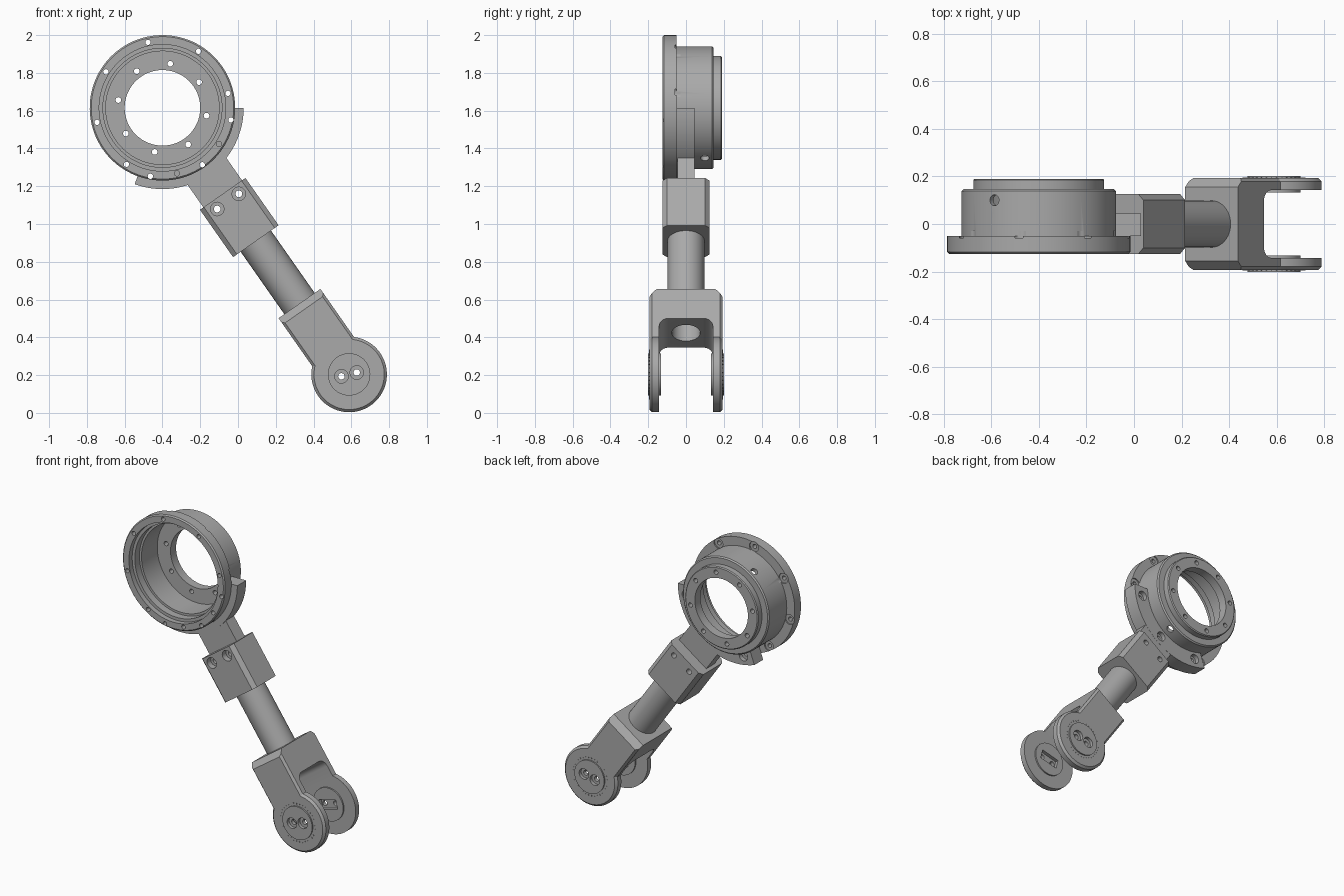
import bpy, bmesh
from math import sin, cos, radians, pi, tau
from mathutils import Matrix

if "Cube" in bpy.data.objects:
    bpy.data.objects.remove(bpy.data.objects["Cube"])

metal = bpy.data.materials.new("grey metal")
metal.use_nodes = True
GREY = (0.4, 0.4, 0.4, 1)
metal.diffuse_color = GREY
metal.node_tree.nodes["Principled BSDF"].inputs["Base Color"].default_value = GREY

# Parts are laid out along local X from the ring centre, then tilted as one
TILT = Matrix.Translation((-0.4, 0, 1.615)) @ Matrix.Rotation(radians(55), 4, 'Y')
PIVOT = 1.723
parts = []


def make(name, bm):
    bmesh.ops.recalc_face_normals(bm, faces=bm.faces)
    mesh = bpy.data.meshes.new(name)
    bm.to_mesh(mesh)
    bm.free()
    mesh.materials.append(metal)
    ob = bpy.data.objects.new(name, mesh)
    bpy.context.collection.objects.link(ob)
    return ob


def prism(name, pts, lo, hi, axis='y', bevel=0, long_only=False):
    """Extrude a 2D outline along one local axis, with optional chamfers."""
    place = {'x': lambda a, b, d: (d, a, b), 'y': lambda a, b, d: (a, d, b),
             'z': lambda a, b, d: (a, b, d)}[axis]
    bm = bmesh.new()
    face = bm.faces.new([bm.verts.new(place(a, b, lo)) for a, b in pts])
    ext = bmesh.ops.extrude_face_region(bm, geom=[face])
    i = 'xyz'.index(axis)
    for v in ext['geom']:
        if isinstance(v, bmesh.types.BMVert):
            v.co[i] = hi
    bmesh.ops.recalc_face_normals(bm, faces=bm.faces)
    if bevel:
        edges = [e for e in bm.edges
                 if (abs(e.verts[0].co[i] - e.verts[1].co[i]) > 1e-5) == long_only]
        bmesh.ops.bevel(bm, geom=edges, offset=bevel, segments=1, affect='EDGES')
    return make(name, bm)


def arc(r, a0=0, a1=360, n=32, cx=0, cy=0):
    n_pts = n if a1 - a0 == 360 else n + 1
    return [(cx + r * cos(radians(a0 + (a1 - a0) * k / n)),
             cy + r * sin(radians(a0 + (a1 - a0) * k / n))) for k in range(n_pts)]


def rect(x0, x1, h):
    return [(x0, -h), (x1, -h), (x1, h), (x0, h)]


def hole(r, lo, hi, x, z, n=20):
    return prism("cutter", arc(r, n=n, cx=x, cy=z), lo, hi)


def polar_hole(r, lo, hi, dist, deg):
    return hole(r, lo, hi, dist * cos(radians(deg)), dist * sin(radians(deg)))


def combine(ob, tools, op='DIFFERENCE'):
    for tool in tools:
        mod = ob.modifiers.new("cut", 'BOOLEAN')
        mod.operation, mod.object, mod.solver = op, tool, 'EXACT'
    bpy.context.view_layer.update()
    dg = bpy.context.evaluated_depsgraph_get()
    new = bpy.data.meshes.new_from_object(ob.evaluated_get(dg))
    ob.modifiers.clear()
    ob.data = new
    for tool in tools:
        bpy.data.objects.remove(tool)


# Bearing ring: lathed section about the Y axis
section = [(.377, -.125), (.385, -.117), (.385, -.05), (.325, -.05), (.325, .138),
           (.317, .146), (.275, .146), (.275, .184), (.269, .19), (.2, .19),
           (.2, .13), (.3, .13), (.3, -.04), (.315, -.04), (.315, -.09),
           (.335, -.09), (.335, -.125)]
bm = bmesh.new()
vs = [bm.verts.new((r, y, 0)) for r, y in section]
es = [bm.edges.new((vs[k - 1], vs[k])) for k in range(len(vs))]
bmesh.ops.spin(bm, geom=vs + es, cent=(0, 0, 0), axis=(0, 1, 0), angle=tau, steps=96)
bmesh.ops.remove_doubles(bm, verts=bm.verts, dist=1e-5)
ring = make("bearing_ring", bm)
cuts = []
for k in range(8):
    cuts.append(polar_hole(.014, -.2, -.045, .355, 22.5 + 45 * k))
    if k not in (0, 7):
        cuts.append(polar_hole(.034, -.058, -.03, .355, 22.5 + 45 * k))
    cuts.append(polar_hole(.015, .1, .25, .237, 45 * k))
for deg in (-45, 0, 45):
    cuts.append(polar_hole(.014, -.2, -.04, .368, deg))
for x0, x1 in ((.28, .36), (-.36, -.28)):
    cuts.append(prism("cutter", arc(.023, cx=.1), x0, x1, 'x'))
combine(ring, cuts)
parts.append(ring)

# Curved bracket with its neck
bracket = prism("curved_bracket", arc(.43, -55, 55, 40) + arc(.322, -55, 55, 40)[::-1],
                -.05, .045)
combine(bracket, [prism("cutter", rect(.38, .57, .125), -.044, .044)], 'UNION')
combine(bracket, [polar_hole(.014, -.1, .1, .368, d) for d in (-45, 0, 45)]
        + [polar_hole(.032, .015, .1, .372, d) for d in (-45, 0, 45)])
parts.append(bracket)

# Clamp block with two counterbored screw holes
block = prism("clamp_block", [(-.125, -.147), (.125, -.147), (.125, .147), (-.125, .147)],
              .556, .862, 'x', .025, True)
combine(block, [hole(r, lo, .2, .605, z) for z in (-.07, .07) for r, lo in ((.018, -.2),)]
        + [hole(.036, -.2, -.085, .605, z) for z in (-.07, .07)])
parts.append(block)

# Hollow tube
tube = prism("tube", arc(.098, n=64), .84, 1.30, 'x')
combine(tube, [prism("cutter", arc(.075, n=48), .95, 1.4, 'x')])
parts.append(tube)

# Fork: keyhole outline, chamfered, then slotted
half, ear = .135, .2
reach = 137.5
outline = [(1.265, half), (1.265, -half)] + arc(ear, -reach, reach, 56, PIVOT)
fork = prism("fork", outline, -.193, .193, 'y', .014)
plan = [(1.265, -.155), (1.305, -.193), (2, -.193), (2, .193), (1.305, .193), (1.265, .155)]
combine(fork, [prism("cutter", plan, -.3, .3, 'z')], 'INTERSECT')
slot = (arc(.05, 180, 270, 8, 1.505, -.092) + [(2, -.142), (2, .142)]
        + arc(.05, 90, 180, 8, 1.505, .092))
combine(fork, [prism("cutter", slot, -.3, .3, 'z'),
               prism("cutter", arc(.075, n=48), 1.2, 1.5, 'x')])

# Pivot caps on each ear, with screw holes and an inner pocket
a = radians(69)
for side in (-1, 1):
    span = sorted((side * .132, side * .202))
    combine(fork, [prism("cutter", arc(.112, n=64, cx=PIVOT), *span)], 'UNION')
cuts = []
for side in (-1, 1):
    pocket = [(PIVOT + p * cos(a) - q * sin(a), p * sin(a) + q * cos(a))
              for p, q in rect(-.065, .065, .032)]
    cuts.append(prism("cutter", pocket, *sorted((side * .12, side * .155))))
    for k in (-1, 1):
        x, z = PIVOT + k * .042 * cos(a), k * .042 * sin(a)
        cuts.append(hole(.036, *sorted((side * .18, side * .25)), x, z))
        cuts.append(hole(.017, *sorted((side * .1, side * .25)), x, z))
combine(fork, cuts)
parts.append(fork)

# Dial ticks around each cap
bm = bmesh.new()
for side in (-1, 1):
    for k in range(36):
        turn = Matrix.Translation((PIVOT, side * .193, 0)) @ Matrix.Rotation(tau * k / 36, 4, 'Y')
        bmesh.ops.create_cube(bm, size=1, matrix=turn @ Matrix.Translation((.128, 0, 0))
                              @ Matrix.Diagonal((.008, .004, .004, 1)))
parts.append(make("dial_ticks", bm))

# Tilt into place and shade
bpy.ops.object.select_all(action='DESELECT')
for ob in parts:
    ob.matrix_world = TILT
    ob.select_set(True)
bpy.context.view_layer.objects.active = ring
bpy.ops.object.shade_smooth_by_angle(angle=radians(25))
